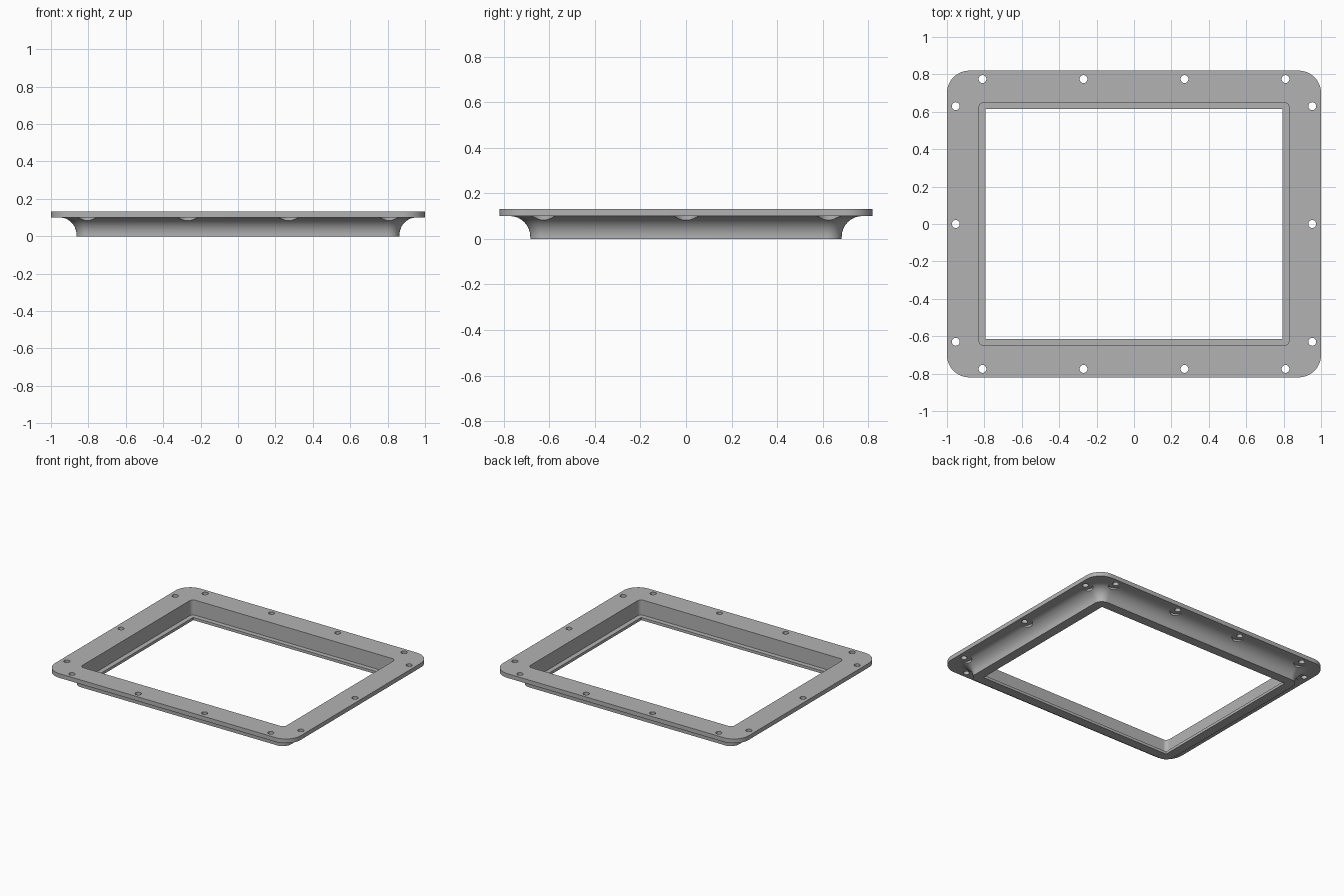
import bpy, bmesh, math

if "Cube" in bpy.data.objects:
    bpy.data.objects.remove(bpy.data.objects["Cube"], do_unlink=True)

HALF_X, HALF_Y = 1.0, 0.82
TOP, UNDERSIDE = 0.131, 0.1
CORNER_STEPS = 12

grey = bpy.data.materials.new("frame grey")
grey.use_nodes = True
colour = (0.45, 0.45, 0.45, 1)
grey.diffuse_color = colour
grey.node_tree.nodes["Principled BSDF"].inputs["Base Color"].default_value = colour


def make_object(name, bm):
    bmesh.ops.recalc_face_normals(bm, faces=bm.faces)
    mesh = bpy.data.meshes.new(name)
    bm.to_mesh(mesh)
    bm.free()
    mesh.materials.append(grey)
    obj = bpy.data.objects.new(name, mesh)
    bpy.context.collection.objects.link(obj)
    return obj


def rounded_loop(bm, inset, radius, z):
    """Rounded rectangle, set in from the outer edge."""
    verts = []
    cx, cy = HALF_X - inset - radius, HALF_Y - inset - radius
    for q, (sx, sy) in enumerate([(1, 1), (-1, 1), (-1, -1), (1, -1)]):
        for i in range(CORNER_STEPS + 1):
            a = math.pi / 2 * (q + i / CORNER_STEPS)
            verts.append(bm.verts.new((sx * cx + radius * math.cos(a),
                                       sy * cy + radius * math.sin(a), z)))
    return verts


def bridge(bm, a, b):
    n = len(a)
    for i in range(n):
        j = (i + 1) % n
        bm.faces.new((a[i], a[j], b[j], b[i]))


# Cross-section of the frame as (inset, corner radius, height)
section = [(0.17, 0.03, TOP), (0, 0.12, TOP), (0, 0.12, UNDERSIDE)]
COVE = 0.09
BODY_INSET, BODY_RADIUS = 0.136, 0.065
for i in range(13):
    a = math.pi / 2 * (1 - i / 12)
    out = COVE * (1 - math.cos(a))
    section.append((BODY_INSET - out, BODY_RADIUS + out,
                    UNDERSIDE - COVE + COVE * math.sin(a)))
section += [(BODY_INSET, BODY_RADIUS, 0),
            (0.205, 0.004, 0), (0.205, 0.004, 0.02), (0.17, 0.03, 0.02)]

bm = bmesh.new()
loops = [rounded_loop(bm, *s) for s in section]
for a, b in zip(loops, loops[1:] + loops[:1]):
    bridge(bm, a, b)
frame = make_object("mounting_frame", bm)

# Screw holes with wider clearance pockets underneath
spots = [(x, s * 0.775) for x in (-0.81, -0.27, 0.27, 0.81) for s in (-1, 1)]
spots += [(s * 0.953, y) for y in (-0.63, 0, 0.63) for s in (-1, 1)]
HOLE, POCKET, SIDES = 0.021, 0.053, 32
step = UNDERSIDE - 0.0004
bm = bmesh.new()
for x, y in spots:
    rings = []
    for r, z in [(POCKET, -0.05), (POCKET, step), (HOLE, step), (HOLE, 0.2)]:
        rings.append([bm.verts.new((x + r * math.cos(math.tau * i / SIDES),
                                    y + r * math.sin(math.tau * i / SIDES), z))
                      for i in range(SIDES)])
    for a, b in zip(rings, rings[1:]):
        bridge(bm, a, b)
    bm.faces.new(rings[0][::-1])
    bm.faces.new(rings[-1])
cutter = make_object("screw_hole_cutter", bm)
cutter.hide_render = True

cut = frame.modifiers.new("screw holes", 'BOOLEAN')
cut.operation = 'DIFFERENCE'
cut.solver = 'EXACT'
cut.object = cutter
bpy.context.view_layer.update()
finished = bpy.data.meshes.new_from_object(
    frame.evaluated_get(bpy.context.evaluated_depsgraph_get()))
frame.modifiers.clear()
frame.data = finished
bpy.data.objects.remove(cutter, do_unlink=True)

# Smooth the cove and corners, keep the edges crisp
bpy.ops.object.select_all(action='DESELECT')
frame.select_set(True)
bpy.context.view_layer.objects.active = frame
bpy.ops.object.shade_smooth_by_angle(angle=math.radians(30))
